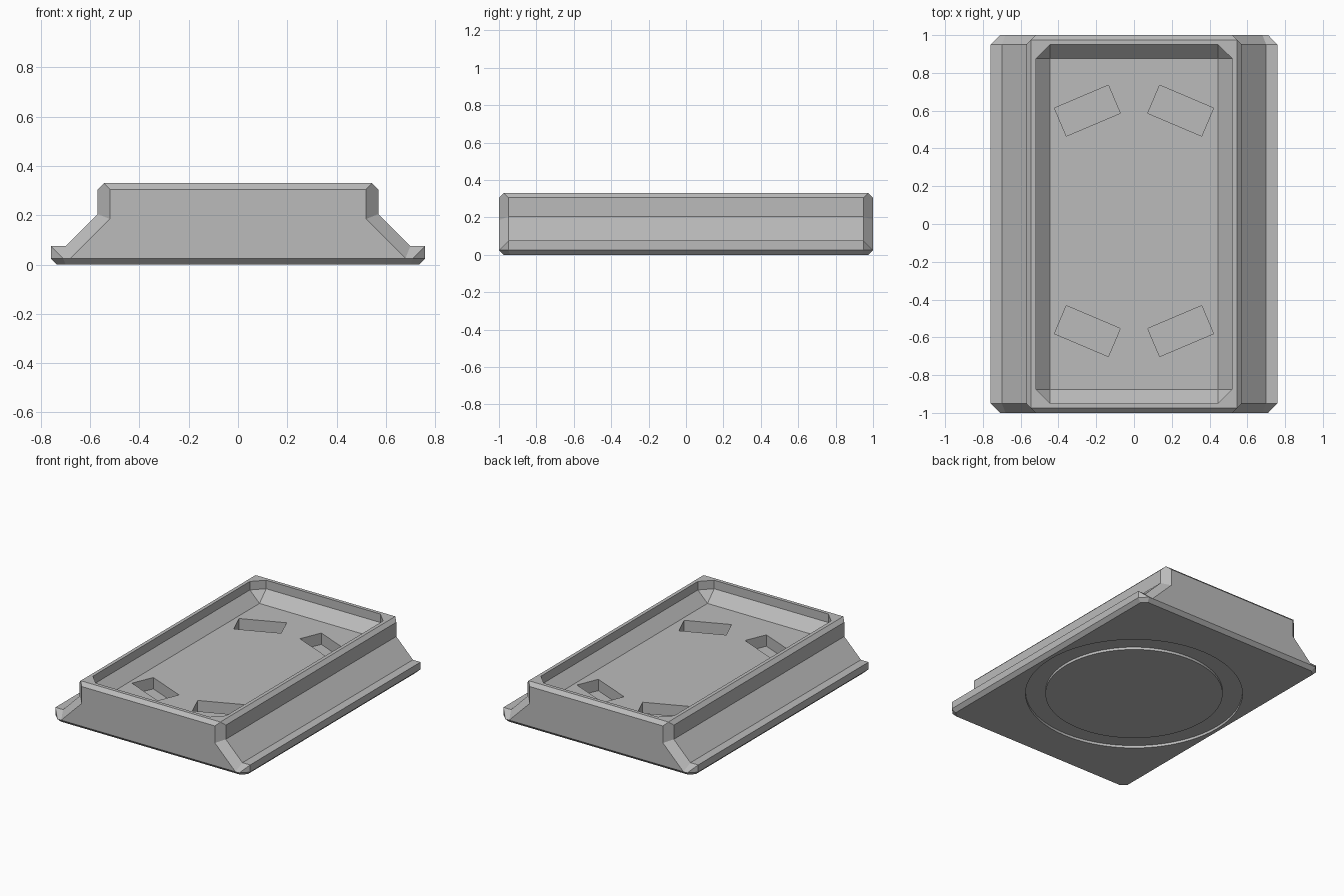
import bpy, bmesh, math
from mathutils import Matrix

old = bpy.data.objects.get("Cube")
if old:
    bpy.data.objects.remove(old, do_unlink=True)

grey = bpy.data.materials.new("plain_grey")
grey.use_nodes = True
tone = (0.5, 0.5, 0.5, 1)
grey.diffuse_color = tone
grey.node_tree.nodes["Principled BSDF"].inputs["Base Color"].default_value = tone


def make_object(name, bm):
    bmesh.ops.recalc_face_normals(bm, faces=bm.faces)
    mesh = bpy.data.meshes.new(name)
    bm.to_mesh(mesh)
    bm.free()
    mesh.materials.append(grey)
    obj = bpy.data.objects.new(name, mesh)
    bpy.context.collection.objects.link(obj)
    return obj


def carve(body, cutter):
    mod = body.modifiers.new(cutter.name, "BOOLEAN")
    mod.operation = "DIFFERENCE"
    mod.solver = "EXACT"
    mod.object = cutter
    cutter.hide_render = True
    bpy.context.view_layer.objects.active = body
    bpy.ops.object.modifier_apply(modifier=mod.name)
    bpy.data.objects.remove(cutter, do_unlink=True)


# Body: flanged half profile (x, y, z), mirrored to both sides and both ends
side = [(.735, .94, 0), (.76, .95, .025), (.76, .95, .075), (.70, .95, .075),
        (.57, .95, .205), (.57, .95, .305), (.545, .975, .33)]
# Chamfered end section with matching points
end = [(.70, .975, 0), (.71, 1, .025), (.71, 1, .025), (.68, 1, .025),
       (.52, 1, .185), (.52, 1, .305), (.545, .975, .33)]

bm = bmesh.new()


def section(points, sy):
    right = [bm.verts.new((x, y * sy, z)) for x, y, z in points]
    left = [bm.verts.new((-x, y * sy, z)) for x, y, z in points]
    return right + left[::-1]


loops = [section(end, -1), section(side, -1), section(side, 1), section(end, 1)]
n = len(loops[0])
for a, b in zip(loops, loops[1:]):
    for i in range(n):
        j = (i + 1) % n
        bm.faces.new((a[i], a[j], b[j], b[i]))
for cap in (loops[0], loops[-1]):
    for i in range(n // 2 - 1):
        bm.faces.new((cap[i], cap[i + 1], cap[n - 2 - i], cap[n - 1 - i]))
bmesh.ops.remove_doubles(bm, verts=bm.verts, dist=1e-4)
bmesh.ops.dissolve_degenerate(bm, edges=bm.edges, dist=1e-4)
body = make_object("tray_body", bm)

# Tray hollow: straight lip with cut corners, then slopes to the floor
floor_z, lip_z = .195, .27
bm = bmesh.new()
for sx in (-1, 1):
    for sy in (-1, 1):
        for z in (lip_z, .5):
            bm.verts.new((sx * .52, sy * .875, z))
            bm.verts.new((sx * .445, sy * .95, z))
        bm.verts.new((sx * .445, sy * .875, floor_z))
bmesh.ops.convex_hull(bm, input=bm.verts)
bmesh.ops.dissolve_limit(bm, angle_limit=.01, verts=bm.verts, edges=bm.edges)
carve(body, make_object("hollow_cutter", bm))

# Four slanted rectangular pockets in the floor
depth = .08
for sx in (-1, 1):
    for y, turn in ((.60, -23), (-.567, 23)):
        bm = bmesh.new()
        place = (Matrix.Translation((sx * .247, y, floor_z))
                 @ Matrix.Rotation(math.radians(sx * turn), 4, "Z")
                 @ Matrix.Diagonal((.31, .161, depth * 2, 1)))
        bmesh.ops.create_cube(bm, size=1, matrix=place)
        carve(body, make_object("pocket_cutter", bm))

# Shallow ring groove underneath
bm = bmesh.new()
steps = 96
rings = []
for r, z in ((.58, -.05), (.71, -.05), (.71, .018), (.58, .018)):
    rings.append([bm.verts.new((r * math.cos(t), r * math.sin(t), z))
                  for t in (math.tau * k / steps for k in range(steps))])
for a, b in zip(rings, rings[1:] + rings[:1]):
    for i in range(steps):
        j = (i + 1) % steps
        bm.faces.new((a[i], a[j], b[j], b[i]))
carve(body, make_object("groove_cutter", bm))

# Smooth only the round groove walls
bpy.ops.object.select_all(action="DESELECT")
body.select_set(True)
bpy.context.view_layer.objects.active = body
bpy.ops.object.shade_smooth_by_angle(angle=math.radians(10))
